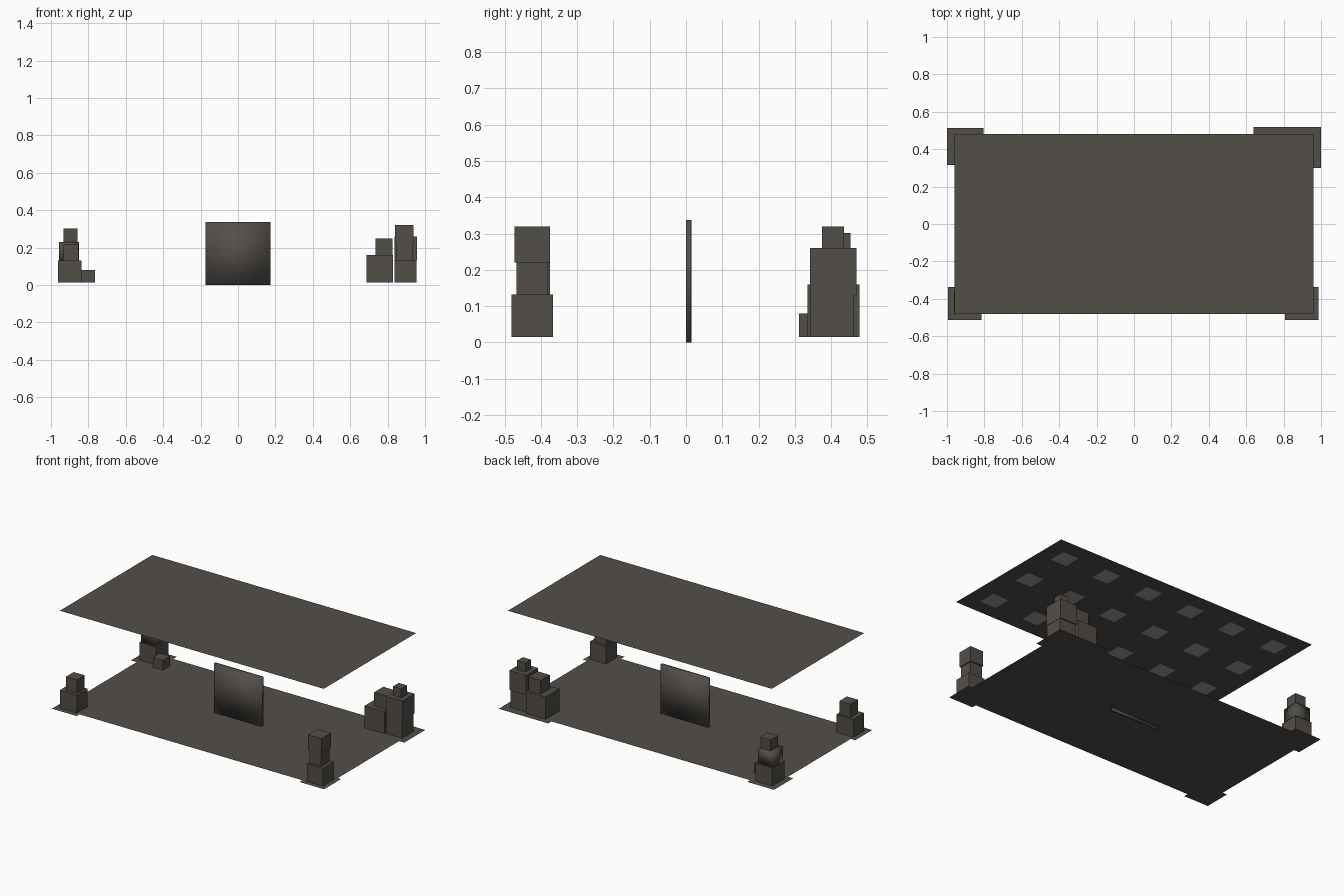
import bpy
import bmesh

old = bpy.data.objects.get("Cube")
if old:
    bpy.data.objects.remove(old, do_unlink=True)


def make_material(name, rgb):
    mat = bpy.data.materials.new(name)
    mat.use_nodes = True
    colour = (*rgb, 1.0)
    mat.diffuse_color = colour
    mat.node_tree.nodes["Principled BSDF"].inputs["Base Color"].default_value = colour
    return mat


stone = make_material("dark_warm_grey", (0.086, 0.077, 0.066))
lamp = make_material("light_grey", (0.33, 0.33, 0.33))


def finish(name, bm, mat, smooth=False):
    mesh = bpy.data.meshes.new(name)
    for face in bm.faces:
        face.smooth = smooth
    bm.to_mesh(mesh)
    bm.free()
    mesh.materials.append(mat)
    obj = bpy.data.objects.new(name, mesh)
    bpy.context.collection.objects.link(obj)
    return obj


def box(name, x, y, z, smooth=False):
    """Box from (low, high) ranges on each axis."""
    bm = bmesh.new()
    bmesh.ops.create_cube(bm, size=1)
    for v in bm.verts:
        v.co = [r[0] if c < 0 else r[1] for c, r in zip(v.co, (x, y, z))]
    return finish(name, bm, stone, smooth)


def sheet(name, x, y, z, mat=stone, down=False):
    """Flat rectangle at height z."""
    bm = bmesh.new()
    corners = [(x[0], y[0]), (x[1], y[0]), (x[1], y[1]), (x[0], y[1])]
    if down:
        corners.reverse()
    bm.faces.new([bm.verts.new((cx, cy, z)) for cx, cy in corners])
    return finish(name, bm, mat)


FLOOR = 0.015
CEILING = 0.656

# Floor and ceiling
sheet("floor", (-0.96, 0.96), (-0.48, 0.48), FLOOR - 0.002)
sheet("ceiling", (-0.96, 0.96), (-0.48, 0.48), CEILING)

# Ceiling light panels in a regular grid
half = 0.058
for col in range(6):
    for row in range(3):
        cx, cy = (col - 2.5) * 0.32, (row - 1) * 0.32
        sheet(f"ceiling_light_{col}_{row}", (cx - half, cx + half),
              (cy - half, cy + half), CEILING - 0.003, lamp, down=True)

# Corner pads under the crates
sheet("front_right_pad", (-0.995, -0.815), (-0.513, -0.337), FLOOR)
sheet("front_left_pad", (0.807, 0.986), (-0.513, -0.337), FLOOR)
sheet("back_right_pad", (-1.0, -0.805), (0.315, 0.513), FLOOR)
sheet("back_left_pad", (0.64, 1.0), (0.3, 0.518), FLOOR)

# Central standing panel
box("centre_panel", (-0.174, 0.174), (0.0, 0.015), (0.0, 0.337), smooth=True)

# Front right crates
box("front_right_base_crate", (-0.962, -0.838), (-0.478, -0.366), (FLOOR, 0.132))
box("front_right_top_crate", (-0.933, -0.853), (-0.455, -0.375), (0.132, 0.22))

# Front left crates
box("front_left_base_crate", (0.838, 0.955), (-0.481, -0.367), (FLOOR, 0.132))
box("front_left_middle_crate", (0.846, 0.932), (-0.467, -0.381), (0.132, 0.22))
box("front_left_top_crate", (0.84, 0.938), (-0.473, -0.375), (0.22, 0.32))

# Back right crates
box("back_right_base_crate", (-0.96, -0.84), (0.35, 0.475), (FLOOR, 0.132))
box("back_right_middle_crate", (-0.957, -0.85), (0.358, 0.465), (0.132, 0.23), smooth=True)
box("back_right_top_crate", (-0.933, -0.858), (0.376, 0.453), (0.23, 0.302))
box("back_right_small_crate", (-0.838, -0.764), (0.312, 0.386), (FLOOR, 0.08))

# Back left crates
box("back_left_wide_crate", (0.687, 0.83), (0.335, 0.478), (FLOOR, 0.16))
box("back_left_wide_top_crate", (0.735, 0.825), (0.365, 0.46), (0.16, 0.25))
box("back_left_base_crate", (0.836, 0.955), (0.342, 0.462), (FLOOR, 0.132))
box("back_left_middle_crate", (0.836, 0.957), (0.342, 0.47), (0.132, 0.26))
box("back_left_top_crate", (0.865, 0.925), (0.375, 0.435), (0.26, 0.32))
